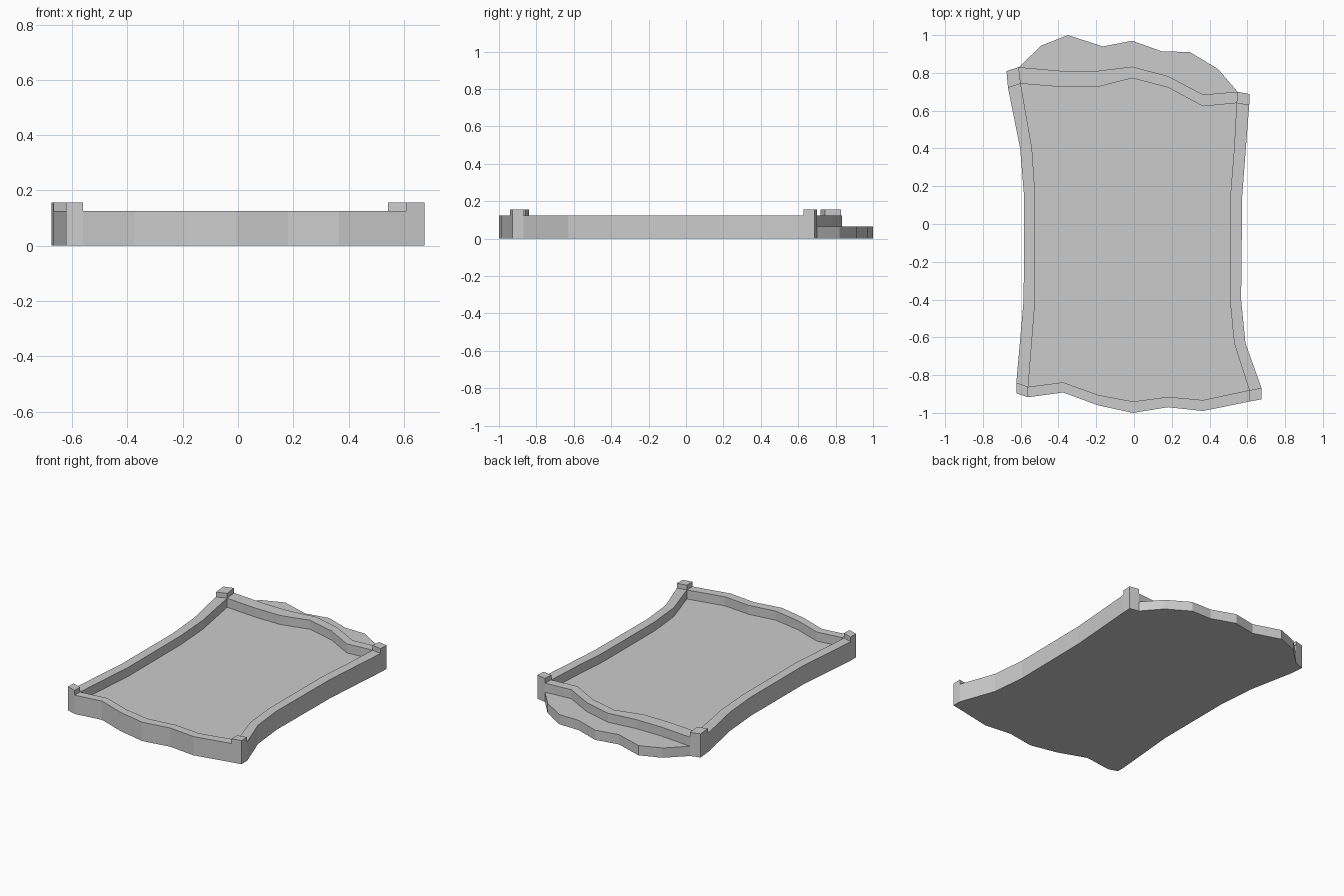
import bpy, bmesh

if "Cube" in bpy.data.objects:
    bpy.data.objects.remove(bpy.data.objects["Cube"])

BASE_TOP, WALL_TOP, POST_TOP = 0.065, 0.125, 0.157


def prism(name, outline, z0, z1):
    """Extrude a flat plan outline from z0 up to z1."""
    bm = bmesh.new()
    face = bm.faces.new([bm.verts.new((x, y, z0)) for x, y in outline])
    ext = bmesh.ops.extrude_face_region(bm, geom=[face], use_keep_orig=True)
    for v in ext["geom"]:
        if isinstance(v, bmesh.types.BMVert):
            v.co.z = z1
    bmesh.ops.recalc_face_normals(bm, faces=bm.faces)
    mesh = bpy.data.meshes.new(name)
    bm.to_mesh(mesh)
    bm.free()
    obj = bpy.data.objects.new(name, mesh)
    bpy.context.collection.objects.link(obj)
    return obj


# Corner posts: outer side, outer end, inner end, inner side
posts = {
    "back_left": [(-0.675, 0.81), (-0.61, 0.83), (-0.60, 0.743), (-0.667, 0.72)],
    "back_right": [(0.548, 0.70), (0.612, 0.688), (0.61, 0.628), (0.543, 0.64)],
    "front_right": [(0.61, -0.88), (0.675, -0.868), (0.675, -0.928), (0.61, -0.94)],
    "front_left": [(-0.623, -0.84), (-0.56, -0.862), (-0.56, -0.917), (-0.623, -0.897)],
}
bl, br, fr, fl = posts.values()

# Wall centre stations: (x, outer y, inner y) or (y, outer x, inner x)
front = [(-0.375, -0.892, -0.838), (-0.19, -0.96, -0.905), (-0.005, -1.0, -0.94),
         (0.18, -0.97, -0.915), (0.365, -0.99, -0.932)]
back = [(-0.38, 0.81, 0.725), (-0.195, 0.81, 0.725), (-0.01, 0.833, 0.772),
        (0.18, 0.783, 0.723), (0.365, 0.685, 0.623)]
left = [(0.40, -0.603, -0.54), (0.15, -0.582, -0.523), (-0.40, -0.584, -0.523)]
right = [(0.40, 0.592, 0.53), (0.15, 0.573, 0.51), (-0.40, 0.567, 0.508),
         (-0.63, 0.59, 0.53)]

front_out, front_in = [(x, o) for x, o, i in front], [(x, i) for x, o, i in front]
back_out, back_in = [(x, o) for x, o, i in back], [(x, i) for x, o, i in back]
left_out, left_in = [(o, y) for y, o, i in left], [(i, y) for y, o, i in left]
right_out, right_in = [(o, y) for y, o, i in right], [(i, y) for y, o, i in right]

# Ragged ledge beyond the back wall
ledge = [(-0.49, 0.945), (-0.35, 1.0), (-0.165, 0.94), (-0.01, 0.97),
         (0.15, 0.913), (0.295, 0.911), (0.445, 0.82)]

# Base slab including the ledge
prism("base_slab",
      [bl[0], bl[1]] + ledge + [br[0], br[1], br[2]] + right_out
      + [fr[1], fr[2], fr[3]] + front_out[::-1] + [fl[2], fl[3], fl[0]]
      + left_out[::-1] + [bl[3]], 0, BASE_TOP)

# Rim walls between the posts
walls = {
    "back_wall": [bl[1]] + back_out + [br[0], br[3]] + back_in[::-1] + [bl[2]],
    "front_wall": [fl[2]] + front_out + [fr[3], fr[0]] + front_in[::-1] + [fl[1]],
    "left_wall": [bl[3]] + left_out + [fl[0], fl[1]] + left_in[::-1] + [bl[2]],
    "right_wall": [br[2]] + right_out + [fr[1], fr[0]] + right_in[::-1] + [br[3]],
}
for name, outline in walls.items():
    prism(name, outline, BASE_TOP, WALL_TOP)

# Corner posts
for name, outline in posts.items():
    prism(name + "_post", outline, BASE_TOP, POST_TOP)
